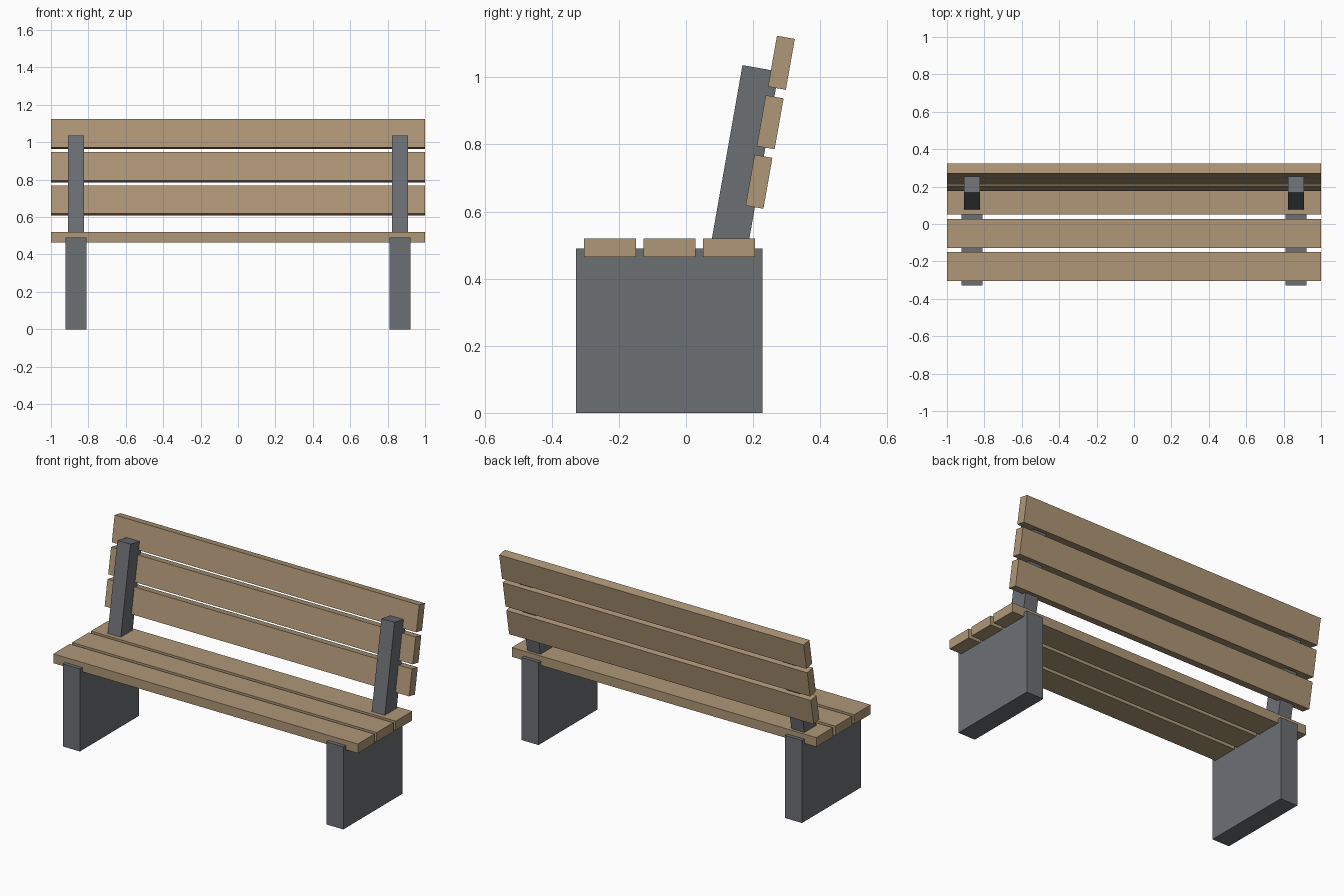
import bpy
import math

cube = bpy.data.objects.get("Cube")
if cube:
    bpy.data.objects.remove(cube, do_unlink=True)


def make_material(name, color):
    mat = bpy.data.materials.new(name)
    mat.use_nodes = True
    mat.diffuse_color = color
    mat.node_tree.nodes["Principled BSDF"].inputs["Base Color"].default_value = color
    return mat


wood = make_material("light wood", (0.43, 0.31, 0.185, 1))
concrete = make_material("dark grey", (0.15, 0.16, 0.175, 1))

LEAN = math.radians(10)


def box(name, center, size, mat, lean=0.0):
    bpy.ops.mesh.primitive_cube_add(size=1, location=center, rotation=(-lean, 0, 0))
    obj = bpy.context.object
    obj.name = name
    obj.scale = size
    obj.data.materials.append(mat)
    return obj


# Slab legs and leaning back posts on both sides
post_length = 0.535
post_top_y, post_top_z = 0.2225, 1.027
for side, sign in (("left", 1), ("right", -1)):
    box(f"{side}_leg", (sign * 0.865, -0.05, 0.245), (0.112, 0.555, 0.49), concrete)
    box(f"{side}_back_post",
        (sign * 0.867,
         post_top_y - math.sin(LEAN) * post_length / 2,
         post_top_z - math.cos(LEAN) * post_length / 2),
        (0.086, 0.11, post_length), concrete, LEAN)

# Three flat seat slats, front to back
for i in range(3):
    box(f"seat_slat_{i + 1}", (0, -0.227 + i * 0.1775, 0.492), (2, 0.155, 0.055), wood)

# Three leaning backrest slats, bottom to top
pitch = 0.18
for i in range(3):
    box(f"back_slat_{i + 1}",
        (0, 0.2175 + i * pitch * math.sin(LEAN) * 1.07, 0.689 + i * pitch * math.cos(LEAN)),
        (2, 0.054, 0.154), wood, LEAN)
